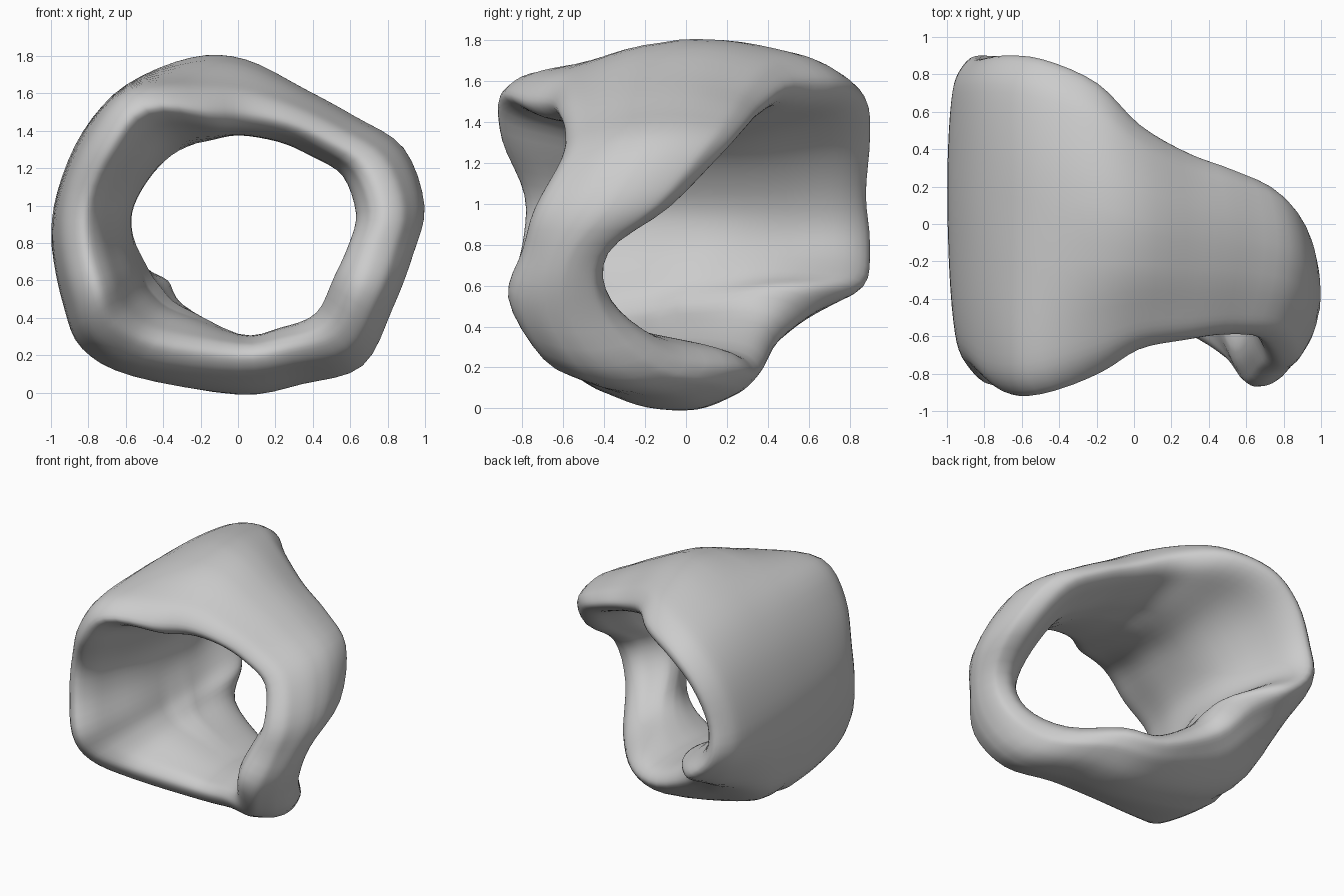
import bpy
from mathutils import Vector

cube = bpy.data.objects.get("Cube")
if cube:
    bpy.data.objects.remove(cube)

grey = bpy.data.materials.new("plain grey")
grey.use_nodes = True
colour = (0.6, 0.6, 0.6, 1)
grey.diffuse_color = colour
grey.node_tree.nodes["Principled BSDF"].inputs["Base Color"].default_value = colour

# Stations round the band: crest x, crest z, front y, back y,
# front flare, back flare, wall thickness
STATIONS = [
    (1.0, 1.0, -.74, -.08, .89, .96, .35),
    (.89, 1.31, -.61, .17, .88, .94, .34),
    (.63, 1.48, -.59, .29, .88, .93, .3),
    (.36, 1.63, -.62, .38, .86, .9, .3),
    (.04, 1.79, -.67, .53, .8, .89, .38),
    (-.25, 1.8, -.79, .75, .82, .9, .43),
    (-.6, 1.65, -.91, .88, .97, .94, .44),
    (-.83, 1.4, -.9, .9, .96, .97, .43),
    (-.97, 1.07, -.79, .88, .96, .97, .41),
    (-1.0, .78, -.8, .9, .95, .95, .43),
    (-.94, .46, -.86, .87, .94, .8, .46),
    (-.84, .23, -.76, .68, .94, .7, .48),
    (-.57, .08, -.61, .47, .92, .77, .42),
    (0, -.02, -.52, .36, .87, .87, .31),
    (.35, .04, -.58, .25, .88, .9, .31),
    (.67, .14, -.73, -.08, .89, .93, .36),
    (.83, .45, -.87, -.36, .9, .96, .34),
    (.94, .74, -.8, -.38, .89, .96, .33),
]
# Cross-section loop: position front to back, flare blend, depth into wall
SECTION = [(0, 1, .3), (.05, .95, .08), (.16, .75, 0), (.38, .2, 0), (.65, .12, 0),
           (.86, .7, 0), (.95, 1, .07), (1, 1, .28), (.95, 1, .5), (.82, .8, .7),
           (.58, .2, 1), (.32, .35, .92), (.13, .8, .65), (.04, 1, .48)]
CENTRE = Vector((0, 0, .9))
STEPS = 4


def smooth_loop(rows):
    """Closed spline that passes through every row."""
    result = []
    for i in range(len(rows)):
        a, b, c, d = (Vector(rows[(i + k) % len(rows)]) for k in (-1, 0, 1, 2))
        for step in range(STEPS):
            t = step / STEPS
            result.append(b + (c - a) * (t / 2)
                          + (a * 2 - b * 5 + c * 4 - d) * (t * t / 2)
                          + (b * 3 - a - c * 3 + d) * (t ** 3 / 2))
    return result


def section_ring(station, section):
    x, z, front, back, front_flare, back_flare, wall = station
    arm = Vector((x, 0, z)) - CENTRE
    points = []
    for along, blend, depth in section:
        flare = front_flare if along < .5 else back_flare
        reach = arm.length * (1 + (flare - 1) * blend) - wall * depth
        point = CENTRE + arm.normalized() * reach
        point.y = front + (back - front) * along
        points.append(point)
    return points


# Loft the closed band
section = smooth_loop(SECTION)
stations = smooth_loop(STATIONS)
verts = [p for s in stations for p in section_ring(s, section)]
n, m = len(stations), len(section)
faces = [(i * m + j, i * m + (j + 1) % m,
          (i + 1) % n * m + (j + 1) % m, (i + 1) % n * m + j)
         for i in range(n) for j in range(m)]
mesh = bpy.data.meshes.new("flared_band")
mesh.from_pydata(verts, [], faces)
mesh.materials.append(grey)
band = bpy.data.objects.new("flared_band", mesh)
bpy.context.collection.objects.link(band)
bpy.context.view_layer.objects.active = band
band.select_set(True)

# Consistent outward normals
bpy.ops.object.mode_set(mode='EDIT')
bpy.ops.mesh.select_all(action='SELECT')
bpy.ops.mesh.normals_make_consistent(inside=False)
bpy.ops.object.mode_set(mode='OBJECT')
bpy.ops.object.shade_smooth()
